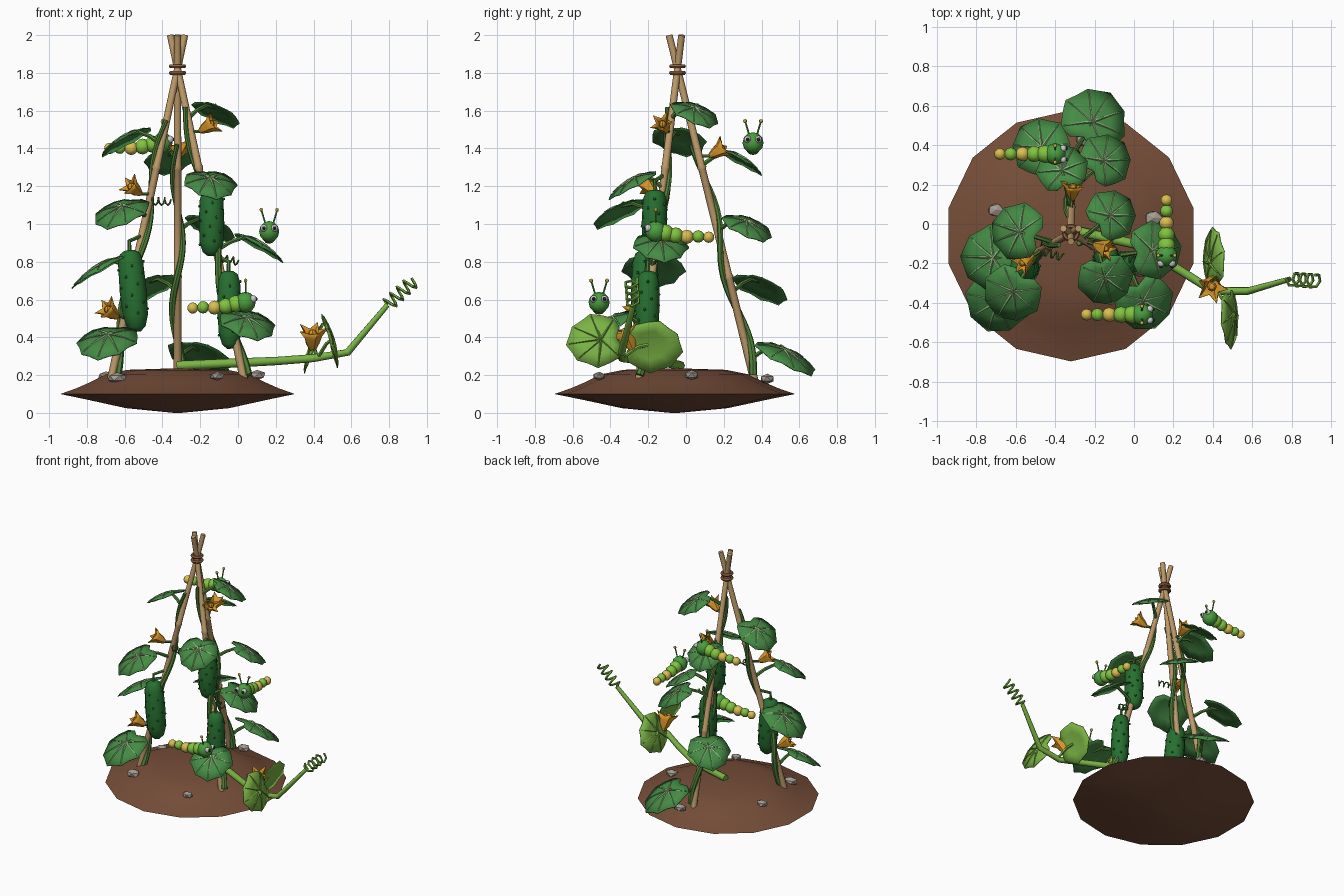
import bpy, bmesh, math, random
from mathutils import Vector as V, Matrix

if "Cube" in bpy.data.objects:
    bpy.data.objects.remove(bpy.data.objects["Cube"])

random.seed(4)
MATS = {}
COL = dict(soil=(.18, .075, .04), bamboo=(.5, .32, .14), twine=(.3, .12, .05), stem=(.08, .22, .04),
           leaf=(.06, .26, .06), vein=(.3, .5, .22), cucumber=(.02, .16, .03), flower=(.68, .3, .02),
           bright=(.2, .46, .06), lime=(.22, .55, .05), yellow=(.7, .52, .08), head=(.07, .34, .05),
           white=(.9, .9, .9), black=(.02, .02, .02), stone=(.38, .33, .28))
for k, c in COL.items():
    MATS[k] = bpy.data.materials.new(k)
    MATS[k].diffuse_color = (*c, 1)


def finish(name, bm, mat, angle=50):
    bmesh.ops.recalc_face_normals(bm, faces=bm.faces)
    me = bpy.data.meshes.new(name)
    bm.to_mesh(me)
    bm.free()
    ob = bpy.data.objects.new(name, me)
    bpy.context.collection.objects.link(ob)
    me.materials.append(MATS[mat])
    bpy.context.view_layer.objects.active = ob
    ob.select_set(True)
    bpy.ops.object.shade_smooth_by_angle(angle=math.radians(angle))
    ob.select_set(False)
    return ob


def tube(bm, pts, radii, sides=8):
    """Capped tube along a path, with one radius per point."""
    pts = [V(p) for p in pts]
    if not isinstance(radii, (list, tuple)):
        radii = [radii] * len(pts)
    u, rings = None, []
    for i, p in enumerate(pts):
        t = (pts[min(i + 1, len(pts) - 1)] - pts[max(i - 1, 0)]).normalized()
        if u is None:
            u = V((1, 0, 0)) if abs(t.x) < .8 else V((0, 1, 0))
        u = (u - t * u.dot(t)).normalized()
        w = t.cross(u)
        rings.append([bm.verts.new(p + radii[i] * (u * math.cos(a) + w * math.sin(a)))
                      for a in (2 * math.pi * k / sides for k in range(sides))])
    for a, b in zip(rings, rings[1:]):
        for k in range(sides):
            bm.faces.new((a[k], a[(k + 1) % sides], b[(k + 1) % sides], b[k]))
    bm.faces.new(rings[0][::-1])
    bm.faces.new(rings[-1])


def ball(bm, p, r, scale=(1, 1, 1), seg=10):
    m = Matrix.Translation(p) @ Matrix.Diagonal((*scale, 1))
    bmesh.ops.create_uvsphere(bm, u_segments=seg, v_segments=max(4, seg * 2 // 3), radius=r, matrix=m)


def make(name, mat, pts, radii, sides=8):
    bm = bmesh.new()
    tube(bm, pts, radii, sides)
    return finish(name, bm, mat)


# soil mound
prof = [(.02, 0), (.28, .025), (.49, .07), (.637, .10), (.55, .13), (.48, .16), (.386, .205), (.27, .228), (.02, .236)]
mound = make("soil_mound", "soil", [(0, 0, z) for r, z in prof], [r for r, z in prof], 14)
mound.location, mound.rotation_euler = (-.32, -.06, 0), (0, 0, math.pi / 2)

# stones
for i, (x, y, z, r) in enumerate([(-.7, .07, .195, .045), (.1, .03, .2, .05), (-.64, -.37, .185, .055),
                                  (-.11, -.46, .195, .042), (-.25, .43, .18, .05)]):
    bm = bmesh.new()
    bmesh.ops.create_icosphere(bm, subdivisions=1, radius=r,
                               matrix=Matrix.Translation((x, y, z)) @ Matrix.Diagonal((1, .8, .55, 1)))
    finish(f"stone_{i}", bm, "stone", 20)

# three bamboo poles tied at the top, each with a winding vine
ANG = {"back": 90, "left": 210, "right": 330}


def pole(k, z):
    a, r = math.radians(ANG[k]), .4 * (1.82 - z) / 1.62
    return V((-.32 + r * math.cos(a), -.045 + r * math.sin(a), z))


for k, top in (("back", 1.42), ("left", 1.55), ("right", 1.62)):
    pts, rad = [pole(k, .17)], [.022]
    for n in (.72, 1.3):
        for dz, r in ((-.012, .02), (0, .025), (.012, .02)):
            pts.append(pole(k, n + dz))
            rad.append(r)
    make(f"{k}_pole", "bamboo", pts + [pole(k, 2)], rad + [.018])
    n = 26
    path = [pole(k, .2 + (top - .2) * i / n) + V((.028 * math.cos(i * .42), .028 * math.sin(i * .42), 0)) for i in range(n + 1)]
    make(f"{k}_vine", "stem", path, [.022 - .01 * i / n for i in range(n + 1)], 7)
for i, z in enumerate((1.80, 1.835)):
    bpy.ops.mesh.primitive_torus_add(location=(-.32, -.045, z), major_radius=.034, minor_radius=.012,
                                     major_segments=14, minor_segments=6)
    ob = bpy.context.object
    ob.name = f"twine_{i}"
    ob.data.materials.append(MATS["twine"])
    ob.select_set(False)

# lobed leaf: unit half outline with the veins' meeting point at the origin
HALF = [(0, .62), (.17, .53), (.31, .47), (.4, .28), (.5, .12), (.44, -.1), (.36, -.29), (.18, -.36)]
OUT = HALF + [(0, -.27)] + [(-x, y) for x, y in HALF[:0:-1]]


def leaf(name, star, ydir, up, s, mat="leaf", k=.36):
    y = V(ydir).normalized()
    z = V(up)
    z = (z - y * z.dot(y)).normalized()
    x = y.cross(z)
    at = lambda p, t, h=0: V(star) + s * t * (x * p[0] + y * p[1]) + z * (h - k * s * t * t * (p[0] ** 2 + p[1] ** 2))
    bm = bmesh.new()
    n = len(OUT)
    c = bm.verts.new(star)
    r1, r2 = ([bm.verts.new(at(p, t)) for p in OUT] for t in (.55, 1))
    for i in range(n):
        j = (i + 1) % n
        bm.faces.new((c, r1[i], r1[j]))
        bm.faces.new((r1[i], r2[i], r2[j], r1[j]))
    ob = finish(name, bm, mat)
    m = ob.modifiers.new("thickness", "SOLIDIFY")
    m.thickness, m.offset = .006, 0
    bm = bmesh.new()
    for i in (0, 2, 4, 6, -2, -4, -6):
        tube(bm, [at(OUT[i], t, .005) for t in (0, .3, .6, .92)], [.007, .006, .004, .002], 4)
    finish(name + "_veins", bm, "vein" if mat == "leaf" else mat)


# pole leaves: outline centre x, y, highest z, width
LEAVES = [("back", -.19, .55, .36, .35), ("back", -.13, .34, 1.04, .28), ("back", -.37, .30, 1.39, .27),
          ("back", -.49, .41, .72, .31), ("right", -.10, .06, 1.64, .27), ("left", -.61, -.03, 1.50, .30),
          ("right", .125, -.13, .94, .30), ("right", .06, -.42, .53, .31), ("right", -.14, -.3, 1.27, .29),
          ("left", -.63, -.37, 1.12, .31), ("left", -.75, -.17, .82, .34), ("left", -.7, -.42, .44, .34)]
for i, (k, x, y, z, s) in enumerate(LEAVES):
    p = pole(k, z - .08)
    h = (V((x, y, 0)) - V((p.x, p.y, 0))).normalized()
    star = V((x, y, z - .025)) - h * .11 * s
    leaf(f"leaf_{i}", star, h - V((0, 0, .5)), (0, 0, 1), s)
    make(f"leaf_stalk_{i}", "stem", [p, p.lerp(star, .35) + V((0, 0, .025)), p.lerp(star, .7) + V((0, 0, .03)), star],
         [.014, .012, .011, .009], 6)

# cucumbers: tapered capsules with warts
for i, (a, b, r) in enumerate([((-.575, -.215, .86), (-.535, -.225, .43), .07),
                               ((-.14, -.165, 1.18), (-.14, -.17, .83), .066),
                               ((-.05, -.2, .75), (-.04, -.21, .34), .063)]):
    a, b = V(a), V(b)
    bm = bmesh.new()
    fr = [(0, .4), (.04, .75), (.15, .95), (.5, 1.02), (.8, .95), (.94, .7), (1, .3)]
    tube(bm, [a.lerp(b, t) for t, f in fr], [r * f for t, f in fr], 12)
    for n in range(26):
        t, g = .12 + .72 * (n + .5) / 26, n * 2.4
        ball(bm, a.lerp(b, t) + r * .98 * V((math.cos(g), math.sin(g), 0)), .008, seg=6)
    finish(f"cucumber_{i}", bm, "cucumber")
    make(f"cucumber_stalk_{i}", "stem", [a - V((0, 0, .01)), a + V((0, 0, .05)), pole("left" if i == 0 else "right", a.z + .08)], .011, 6)


# star-shaped trumpet flowers
def flower(name, p, axis, s):
    q = V(axis).to_track_quat('Z', 'Y')
    bm = bmesh.new()
    spec = [(.015, .015, -.06), (.03, .03, -.03), (.042, .036, .005), (.07, .035, .045)]
    rings = []
    for r0, r1, z in spec:
        rings.append([bm.verts.new(V(p) + q @ (s * V(((r0, r1)[k % 2] * math.cos(k * math.pi / 5),
                     (r0, r1)[k % 2] * math.sin(k * math.pi / 5), z - (.018 * (k % 2) if z > .04 else 0))))) for k in range(10)])
    for a, b in zip(rings, rings[1:]):
        for k in range(10):
            bm.faces.new((a[k], a[(k + 1) % 10], b[(k + 1) % 10], b[k]))
    bm.faces.new(rings[0])
    ball(bm, V(p) + q @ V((0, 0, .015 * s)), .022 * s, seg=8)
    finish(name, bm, "flower", 30).modifiers.new("thickness", "SOLIDIFY").thickness = .004
    return V(p) + q @ V((0, 0, -.06 * s))


for i, (k, p) in enumerate([("right", (-.155, -.12, 1.52)), ("left", (-.555, -.19, 1.19)),
                            ("left", (-.68, -.26, .54)), ("back", (-.31, .175, 1.39))]):
    q = pole(k, p[2] - .03)
    d = (V(p) - q).normalized()
    make(f"flower_stalk_{i}", "stem", [q, flower(f"flower_{i}", p, (d.x, d.y, .6), .95)], .009, 6)
flower("runner_flower", (.395, -.31, .40), (0, -.45, 1), 1.2)

# ground runner with two upright leaves and a curled tendril
make("runner", "bright", [(-.32, -.03, .25), (0, -.1, .265), (.21, -.22, .275), (.4, -.34, .29), (.58, -.34, .32), (.79, -.28, .57)],
     [.025, .024, .022, .021, .02, .014])
for nm, star, d, up in (("runner_leaf_back", (.39, -.2, .36), (-.1, 1, -.15), (-.93, 0, .36)),
                        ("runner_leaf_front", (.5, -.45, .39), (.1, -1, -.12), (.95, 0, .28))):
    leaf(nm, star, d, up, .3, "bright", .25)
    make(nm + "_stalk", "bright", [(.42, -.34, .29), V(star).lerp(V((.42, -.34, .33)), .4), star], .01, 6)


def tendril(name, a, b, r, turns, w, mat):
    a, b = V(a), V(b)
    d = (b - a).normalized()
    u = d.cross(V((0, 1, 0))).normalized()
    n = turns * 6
    make(name, mat, [a] + [a.lerp(b, (i + 1) / n) + r * (u * math.cos(i * math.pi / 3) + d.cross(u) * math.sin(i * math.pi / 3))
                           for i in range(n)], w, 5)


tendril("runner_tendril", (.79, -.28, .57), (.93, -.29, .7), .036, 4, .008, "bright")
tendril("left_tendril", (-.46, -.14, 1.12), (-.36, -.17, 1.12), .02, 3, .005, "stem")
tendril("right_tendril", (-.1, -.17, .82), (0, -.18, .8), .02, 3, .005, "stem")


# caterpillars: head position and facing direction
def caterpillar(name, head, d):
    head, d = V(head), V(d)
    side = V((-d.y, d.x, 0))
    groups = {m: bmesh.new() for m in ("yellow", "lime", "head", "white", "black")}
    for m, back, drop, r in (("yellow", .28, .03, .03), ("lime", .225, .026, .033), ("yellow", .165, .028, .037),
                             ("lime", .105, .02, .042), ("lime", .05, .008, .046), ("head", 0, 0, .056)):
        ball(groups[m], head - d * back - V((0, 0, drop)), r)
    for s in (-1, 1):
        eye = head + d * .04 + side * .028 * s + V((0, 0, .018))
        ball(groups["white"], eye, .02, seg=8)
        ball(groups["black"], eye + d * .014, .011, seg=6)
        tip = head + side * .042 * s + V((0, 0, .115))
        tube(groups["head"], [head + side * .02 * s + V((0, 0, .04)), tip], .005, 5)
        ball(groups["yellow"], tip, .011, seg=6)
    for m, bm in groups.items():
        finish(f"{name}_{m}", bm, m)


caterpillar("caterpillar_top", (-.4, .355, 1.43), (1, 0, 0))
caterpillar("caterpillar_middle", (.165, -.16, .96), (0, -1, 0))
caterpillar("caterpillar_low", (.04, -.46, .585), (1, 0, 0))

for m in bpy.data.materials:
    if m.users and not m.is_grease_pencil:
        m.use_nodes = True
        m.node_tree.nodes["Principled BSDF"].inputs["Base Color"].default_value = m.diffuse_color
